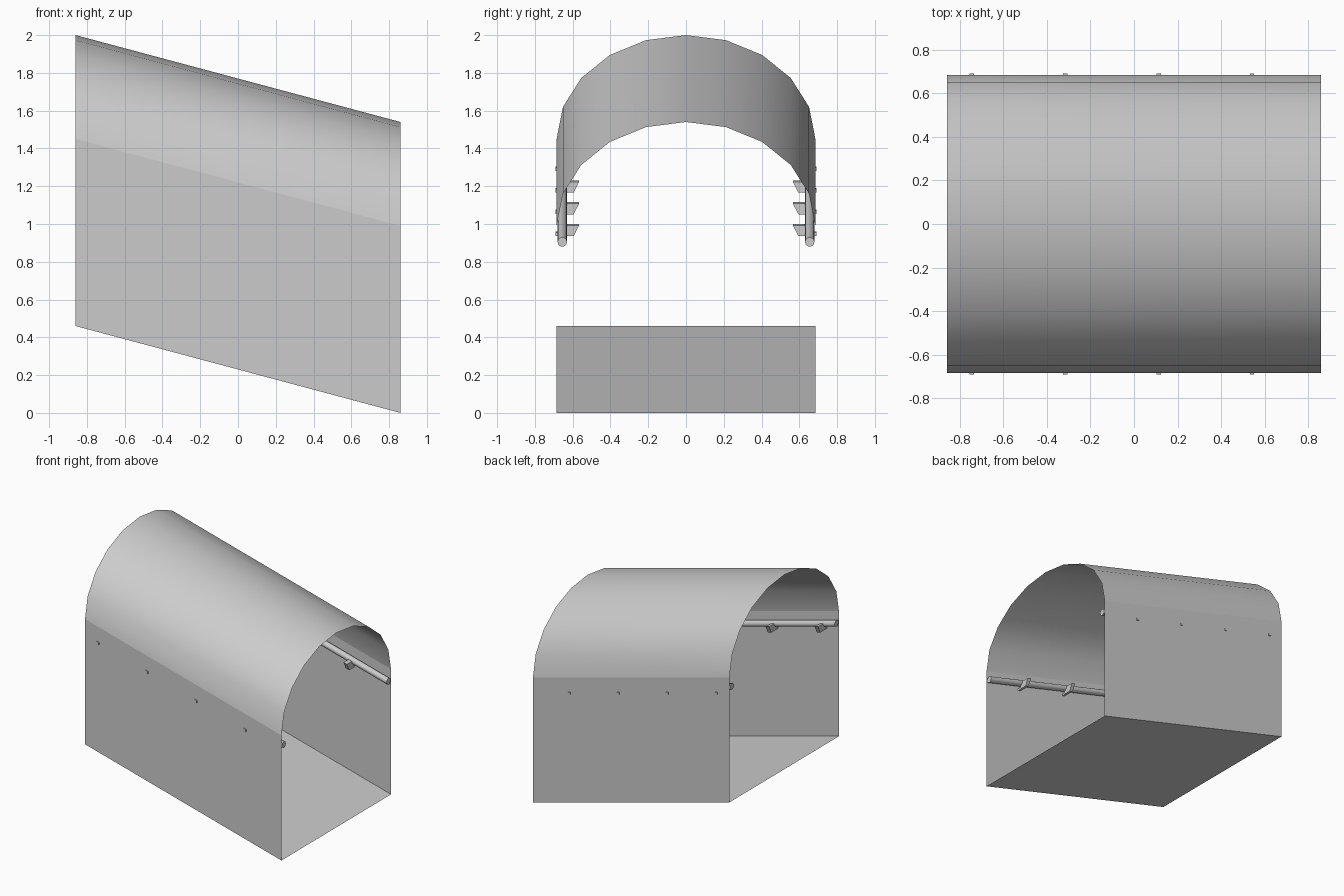
import bpy, bmesh, math

if "Cube" in bpy.data.objects:
    bpy.data.objects.remove(bpy.data.objects["Cube"])

L = 0.86            # half length
W = 0.685           # half width
H = 0.99            # wall height above the sloping floor
RISE = 0.46 / (2 * L)


def floor_z(x):
    return RISE * (L - x)


def sweep(name, profile, x0=-L, x1=L, closed=False, smooth=False):
    """Extrude a (y, z above floor) profile along the slope."""
    bm = bmesh.new()
    ends = [[bm.verts.new((x, y, z + floor_z(x))) for y, z in profile] for x in (x0, x1)]
    n = len(profile)
    for i in range(n if closed else n - 1):
        j = (i + 1) % n
        bm.faces.new((ends[0][i], ends[0][j], ends[1][j], ends[1][i]))
    if closed:
        bm.faces.new(ends[0])
        bm.faces.new(ends[1][::-1])
        bmesh.ops.recalc_face_normals(bm, faces=bm.faces)
    me = bpy.data.meshes.new(name)
    bm.to_mesh(me)
    bm.free()
    for p in me.polygons:
        p.use_smooth = smooth and len(p.vertices) == 4
    ob = bpy.data.objects.new(name, me)
    bpy.context.collection.objects.link(ob)
    return ob


# Floor, side walls and half-elliptical vault (thin open surfaces)
sweep("floor", [(W, 0), (-W, 0)][::-1])
sweep("wall_front", [(-W, H), (-W, 0)])
sweep("wall_back", [(W, 0), (W, H)])
arch = [(W * math.cos(math.pi * i / 10), H + 0.55 * math.sin(math.pi * i / 10)) for i in range(11)]
sweep("vault_roof", arch, smooth=True)

# Handrails with their brackets on both walls
for side, s in (("front", -1), ("back", 1)):
    tube = [(s * 0.655 + 0.025 * math.cos(math.tau * i / 12),
             0.905 + 0.025 * math.sin(math.tau * i / 12)) for i in range(12)]
    sweep(f"handrail_{side}", tube, closed=True, smooth=True)
    pin = [(0.692, 0.855), (0.692, 0.873), (0.62, 0.873), (0.62, 0.855)]
    arm = [(0.655, 0.855), (0.655, 0.88), (0.628, 0.912), (0.566, 0.912), (0.595, 0.855)]
    for k in range(4):
        x = -0.745 + 0.429 * k
        for part, pts, w in (("pin", pin, 0.01), ("arm", arm, 0.015)):
            sweep(f"bracket_{part}_{side}_{k + 1}", [(s * y, z) for y, z in pts],
                  x - w, x + w, closed=True)
